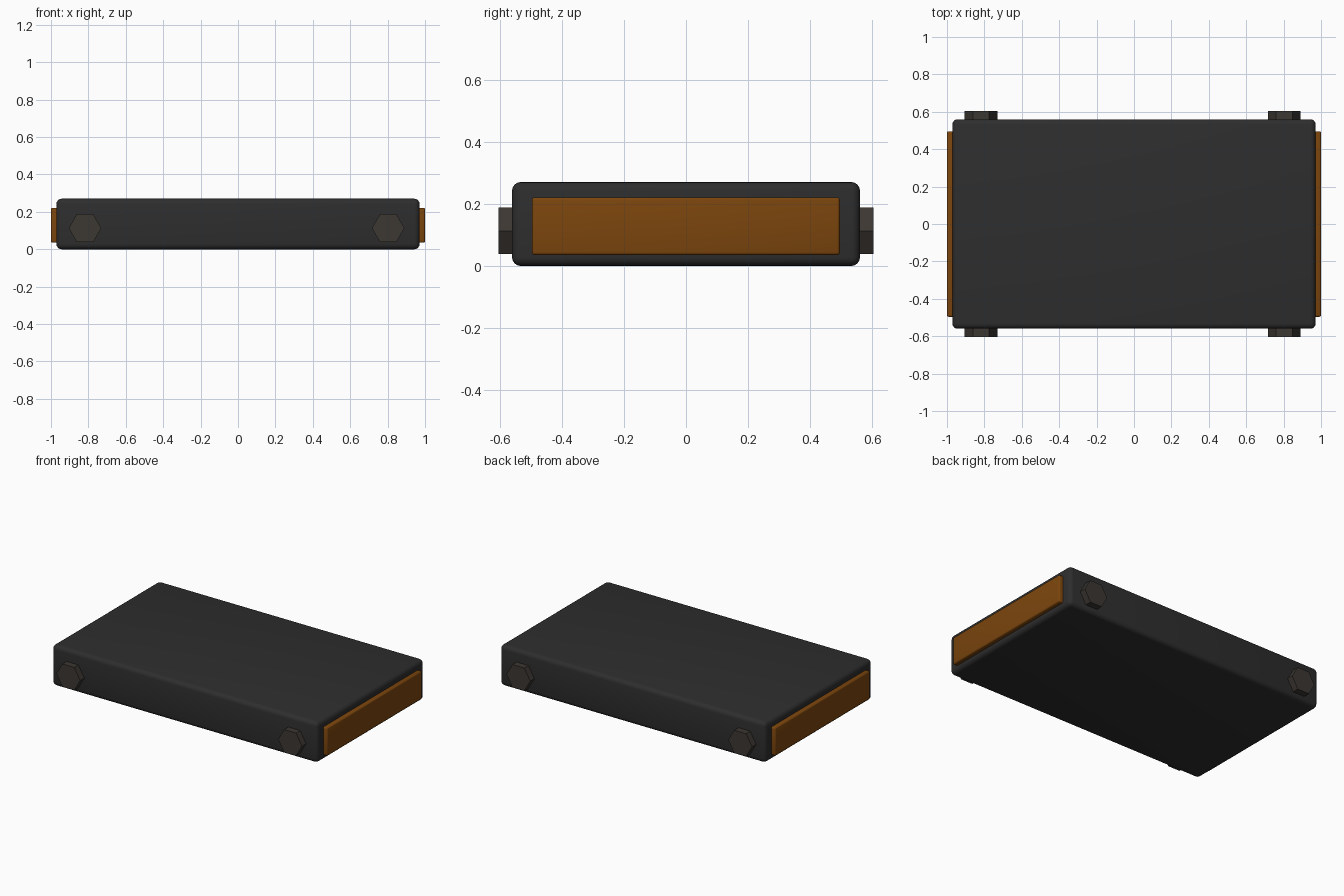
import bpy
from math import radians

if "Cube" in bpy.data.objects:
    bpy.data.objects.remove(bpy.data.objects["Cube"])


def material(name, color):
    mat = bpy.data.materials.new(name)
    mat.diffuse_color = (*color, 1)
    mat.use_nodes = True
    mat.node_tree.nodes["Principled BSDF"].inputs["Base Color"].default_value = mat.diffuse_color
    return mat


BLACK = material("dark_casing", (0.027, 0.027, 0.027))
ORANGE = material("amber", (0.2, 0.06, 0.004))
STEEL = material("dark_steel", (0.045, 0.038, 0.032))


def rounded_box(name, lo, hi, bevel, segments, mat):
    loc = [(a + b) / 2 for a, b in zip(lo, hi)]
    bpy.ops.mesh.primitive_cube_add(size=1, location=loc)
    ob = bpy.context.object
    ob.name = name
    ob.scale = [b - a for a, b in zip(lo, hi)]
    bpy.ops.object.transform_apply(location=False, rotation=False, scale=True)
    mod = ob.modifiers.new("rounded_edges", 'BEVEL')
    mod.width, mod.segments = bevel, segments
    bpy.ops.object.modifier_apply(modifier=mod.name)
    bpy.ops.object.shade_smooth_by_angle(angle=radians(35))
    ob.data.materials.append(mat)


def hex_bolt(name, x, side):
    # Points face left and right, flats face up and down
    bpy.ops.mesh.primitive_cylinder_add(
        vertices=6, radius=0.087, depth=0.063,
        location=(x, side * 0.5715, 0.113),
        rotation=(radians(90), radians(30), 0))
    ob = bpy.context.object
    ob.name = name
    # Make sure the hexagon points lie along x
    ob.rotation_mode = 'XYZ'
    ob.rotation_euler = (0, 0, 0)
    for v in ob.data.vertices:
        px, py, pz = v.co
        v.co = (py, pz, -px)
    ob.data.materials.append(mat := STEEL)


# Main casing
rounded_box("casing", (-0.971, -0.56, 0), (0.971, 0.56, 0.27), 0.028, 4, BLACK)

# Amber end panels and hex bolts on both long sides
for s, label in ((-1, "left"), (1, "right")):
    x0, x1 = sorted((s * 0.93, s * 1.0))
    rounded_box(label + "_end_panel", (x0, -0.496, 0.035), (x1, 0.495, 0.221),
                0.009, 3, ORANGE)
for x, label in ((-0.818, "left"), (0.803, "right")):
    for s, face in ((-1, "front"), (1, "back")):
        hex_bolt(f"{face}_{label}_bolt", x, s)
